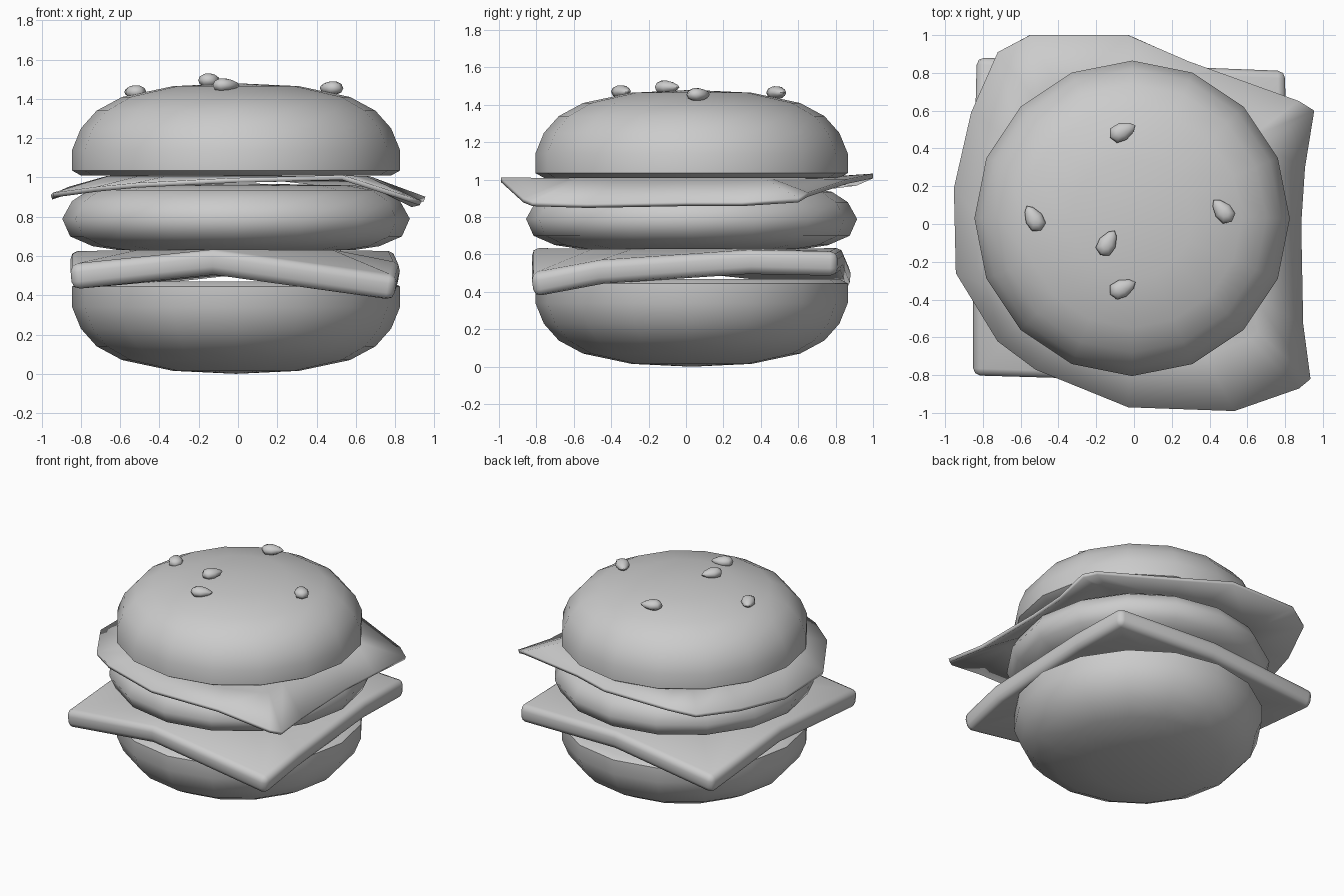
import bpy
import bmesh
from math import cos, sin, pi, radians
from mathutils import Matrix, Vector

cube = bpy.data.objects.get("Cube")
if cube:
    bpy.data.objects.remove(cube, do_unlink=True)

COLOUR = (0.6, 0.6, 0.6, 1)
grey = bpy.data.materials.new("light grey")
grey.use_nodes = True
grey.diffuse_color = COLOUR
grey.node_tree.nodes["Principled BSDF"].inputs["Base Color"].default_value = COLOUR

CENTRE = Vector((-0.01, 0.03, 0))
SIDES = 16


def finish(name, bm, angle=50):
    """Turn a bmesh into a smooth shaded, coloured object."""
    bmesh.ops.recalc_face_normals(bm, faces=bm.faces)
    mesh = bpy.data.meshes.new(name)
    bm.to_mesh(mesh)
    bm.free()
    mesh.materials.append(grey)
    obj = bpy.data.objects.new(name, mesh)
    bpy.context.collection.objects.link(obj)
    bpy.ops.object.select_all(action='DESELECT')
    obj.select_set(True)
    bpy.context.view_layer.objects.active = obj
    bpy.ops.object.shade_smooth_by_angle(angle=radians(angle))
    return obj


def bridge(bm, a, b):
    n = len(a)
    for i in range(n):
        j = (i + 1) % n
        bm.faces.new((a[i], a[j], b[j], b[i]))


def fan(bm, ring, tip):
    for i in range(len(ring)):
        bm.faces.new((ring[i - 1], ring[i], tip))


def lathe(name, profile, angle=50):
    """Revolve (radius, height) points; both ends lie on the axis."""
    bm = bmesh.new()
    turns = [2 * pi * i / SIDES for i in range(SIDES)]
    rings = [[bm.verts.new(CENTRE + Vector((r * cos(t), r * sin(t), z))) for t in turns]
             for r, z in profile[1:-1]]
    for a, b in zip(rings, rings[1:]):
        bridge(bm, a, b)
    for ring, end in ((rings[0], profile[0]), (rings[-1], profile[-1])):
        fan(bm, ring, bm.verts.new(CENTRE + Vector((0, 0, end[1]))))
    return finish(name, bm, angle)


def sheet(name, outline, fold, level, thickness, round_edge=0):
    """Draped slice: flat middle, with flaps reaching to the outline."""
    bm = bmesh.new()
    outer = [bm.verts.new(p) for p in outline]
    inner = [bm.verts.new((x * fold, y * fold, level)) for x, y, z in outline]
    bridge(bm, outer, inner)
    fan(bm, inner, bm.verts.new((0, 0, level)))
    obj = finish(name, bm, 40)
    solid = obj.modifiers.new("thickness", 'SOLIDIFY')
    solid.thickness = thickness
    solid.offset = 0
    if round_edge:
        bevel = obj.modifiers.new("round edge", 'BEVEL')
        bevel.width = round_edge
        bevel.segments = 2
        bevel.limit_method = 'ANGLE'
        bevel.angle_limit = radians(50)
    return obj


# Buns: the lower one is the upper one turned over
HEIGHT = 1.48
bun = [(0, 1.01), (0.79, 1.01), (0.835, 1.035), (0.835, 1.14), (0.79, 1.25),
       (0.71, 1.34), (0.58, 1.41), (0.32, 1.465), (0, HEIGHT)]
lathe("top_bun", bun)
lathe("bottom_bun", [(r, HEIGHT - z) for r, z in bun])

# Patty
lathe("patty", [(0, 0.63), (0.6, 0.63), (0.73, 0.65), (0.845, 0.70), (0.885, 0.79),
                (0.835, 0.88), (0.75, 0.935), (0.6, 0.96), (0, 0.97)], 70)

# Thick square slice drooping at its corners
sheet("lower_slice", [
    (-0.85, -0.80, 0.49), (-0.13, -0.82, 0.57), (0.80, -0.82, 0.43),
    (0.82, -0.47, 0.50), (0.80, 0.35, 0.56), (0.80, 0.81, 0.55),
    (0, 0.84, 0.57), (-0.83, 0.88, 0.47), (-0.85, 0.1, 0.56)],
    0.6, 0.565, 0.13, 0.04)

# Thin leaf with sagging left and right flaps
sheet("upper_leaf", [
    (-0.72, -0.62, 0.94), (-0.52, -0.77, 0.96), (-0.03, -0.97, 0.985),
    (0.53, -0.99, 1.0), (0.87, -0.87, 0.89), (0.93, -0.82, 0.87),
    (0.89, -0.53, 0.86), (0.88, 0, 0.87), (0.90, 0.30, 0.87),
    (0.95, 0.60, 0.89), (0.87, 0.65, 0.92), (0.29, 0.86, 0.99),
    (-0.03, 1.0, 1.02), (-0.55, 1.0, 1.02), (-0.72, 0.91, 0.98),
    (-0.86, 0.59, 0.94), (-0.95, 0.19, 0.90), (-0.94, -0.26, 0.91)],
    0.7, 0.995, 0.025)

# Seeds: teardrops scattered on the top bun
for i, (x, y, z, turn) in enumerate([
        (-0.06, 0.49, 1.465, 25), (-0.53, 0.03, 1.435, 120), (-0.14, -0.10, 1.495, 60),
        (-0.06, -0.34, 1.47, 25), (0.47, 0.07, 1.455, 130)]):
    bm = bmesh.new()
    bmesh.ops.create_uvsphere(bm, u_segments=8, v_segments=6, radius=1)
    for v in bm.verts:
        taper = 1 - 0.35 * v.co.x
        v.co = Vector((v.co.x * 0.075, v.co.y * taper * 0.048, v.co.z * taper * 0.034))
    bm.transform(Matrix.Translation((x, y, z)) @ Matrix.Rotation(radians(turn), 4, 'Z'))
    finish("seed_%d" % (i + 1), bm, 60)
